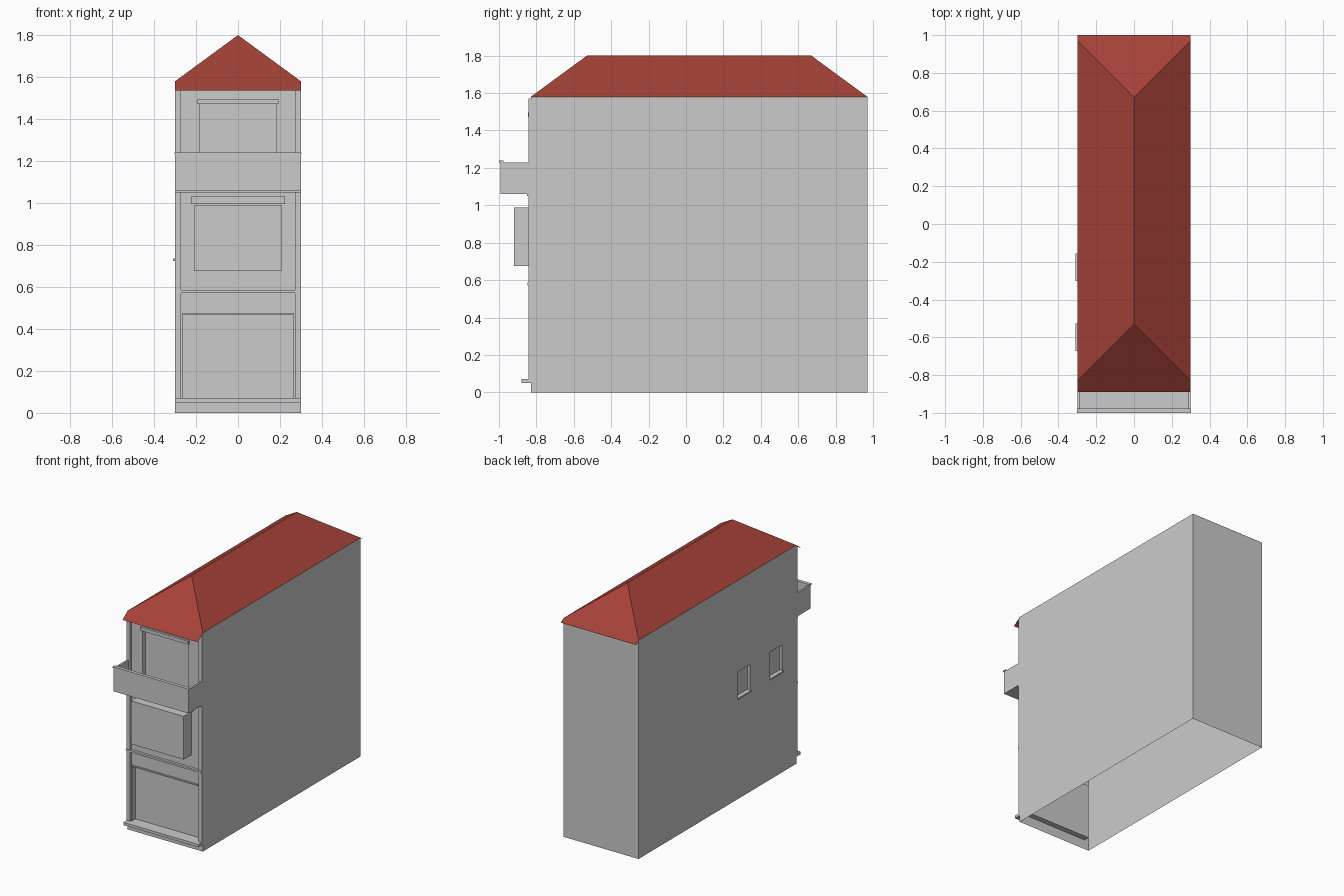
import bpy, bmesh

if "Cube" in bpy.data.objects:
    bpy.data.objects.remove(bpy.data.objects["Cube"])

X, FRONT, BACK, EAVE, RIDGE = 0.30, -0.83, 0.97, 1.58, 1.80


def make_object(name, bm, color=None):
    mesh = bpy.data.meshes.new(name)
    bm.to_mesh(mesh)
    bm.free()
    obj = bpy.data.objects.new(name, mesh)
    bpy.context.collection.objects.link(obj)
    if color:
        mat = bpy.data.materials.new(name + "_paint")
        mat.diffuse_color = (*color, 1)
        mat.use_nodes = True
        mat.node_tree.nodes["Principled BSDF"].inputs["Base Color"].default_value = mat.diffuse_color
        mesh.materials.append(mat)
    return obj


def boxes(name, *ranges):
    """One object made of boxes given as (x0, x1, y0, y1, z0, z1)."""
    bm = bmesh.new()
    for r in ranges:
        lo, hi = r[0::2], r[1::2]
        for v in bmesh.ops.create_cube(bm, size=1)["verts"]:
            v.co = [lo[i] if v.co[i] < 0 else hi[i] for i in range(3)]
    return make_object(name, bm)


def wall(bm, place, u0, u1, recesses=()):
    """Flat wall; each recess is (u0, u1, v0, v1, depth)."""
    def quad(*pts):
        bm.faces.new([bm.verts.new(place(*p)) for p in pts])

    us = sorted({u0, u1, *(u for r in recesses for u in r[:2])})
    vs = sorted({0, EAVE, *(v for r in recesses for v in r[2:4])})
    for a, b in zip(us, us[1:]):
        for c, d in zip(vs, vs[1:]):
            um, vm = (a + b) / 2, (c + d) / 2
            if not any(r[0] < um < r[1] and r[2] < vm < r[3] for r in recesses):
                quad((a, c, 0), (b, c, 0), (b, d, 0), (a, d, 0))
    for a, b, c, d, depth in recesses:
        loop = [(a, c), (b, c), (b, d), (a, d)]
        quad(*[(*p, depth) for p in loop])
        for p, q in zip(loop, loop[1:] + loop[:1]):
            quad((*p, 0), (*q, 0), (*q, depth), (*p, depth))


# Wall shell, open underneath, with garage, balcony door and side windows set in
side_windows = [(-0.30, -0.16), (-0.67, -0.53)]
bm = bmesh.new()
wall(bm, lambda u, v, d: (u, FRONT + d, v), -X, X,
     [(-0.265, 0.265, 0.07, 0.47, 0.04), (-0.183, 0.183, 1.07, 1.475, 0.035)])
wall(bm, lambda u, v, d: (X - d, u, v), FRONT, BACK)
wall(bm, lambda u, v, d: (-u, BACK - d, v), -X, X)
wall(bm, lambda u, v, d: (-X + d, -u, v), -BACK, -FRONT,
     [(-b, -a, 0.735, 0.92, 0.02) for a, b in side_windows])
bmesh.ops.remove_doubles(bm, verts=bm.verts, dist=1e-5)
make_object("house_walls", bm)

# Hip roof with thin overhangs at the front and back
bm = bmesh.new()
ridge = [bm.verts.new((0, y, RIDGE)) for y in (FRONT + 0.3, BACK - 0.3)]
fl, fr, br, bl = [bm.verts.new((x, y, EAVE)) for x, y in
                  ((-X, FRONT), (X, FRONT), (X, BACK), (-X, BACK))]
slope = (RIDGE - EAVE) / 0.3
fo = [bm.verts.new((x, FRONT - 0.06, EAVE - 0.06 * slope)) for x in (-X, X)]
bo = [bm.verts.new((x, BACK + 0.03, EAVE - 0.03 * slope)) for x in (X, -X)]
for face in ((ridge[0], fl, fo[0], fo[1], fr), (ridge[1], br, bo[0], bo[1], bl),
             (fr, br, ridge[1], ridge[0]), (bl, fl, ridge[0], ridge[1])):
    bm.faces.new(face)
make_object("roof", bm, (0.38, 0.055, 0.04))

# Facade trim
boxes("corner_pilasters", *[(*sorted((s * 0.272, s * X)), -0.842, FRONT, 0.07, 1.571)
                            for s in (-1, 1)])
boxes("entrance_step", (-X, X, -0.88, FRONT, 0.05, 0.07))
boxes("garage_lintel", (-0.265, 0.265, -0.838, FRONT, 0.467, 0.476))
boxes("string_course", (-X, X, -0.848, FRONT, 0.572, 0.586))
boxes("bay_window", (-0.21, 0.21, -0.92, FRONT, 0.675, 0.987))
boxes("bay_lintel", (-0.225, 0.225, -0.84, FRONT, 0.995, 1.03))
boxes("balcony_moulding", (-X, X, -0.85, FRONT, 1.05, 1.06))
boxes("door_lintel", (-0.192, 0.192, -0.845, FRONT, 1.472, 1.496))

# Balcony: floor, parapet and front rail
boxes("balcony",
      (-X, X, -0.993, FRONT, 1.06, 1.07),
      (-X, X, -0.993, -0.978, 1.07, 1.23),
      (-X, -0.287, -0.978, FRONT, 1.07, 1.23),
      (0.287, X, -0.978, FRONT, 1.07, 1.23))
boxes("balcony_rail", (-0.303, 0.303, -1.0, -0.976, 1.23, 1.24))

# Side window sills
boxes("side_window_sills", *[(-0.31, -0.28, a - 0.003, b + 0.003, 0.724, 0.735)
                             for a, b in side_windows])
